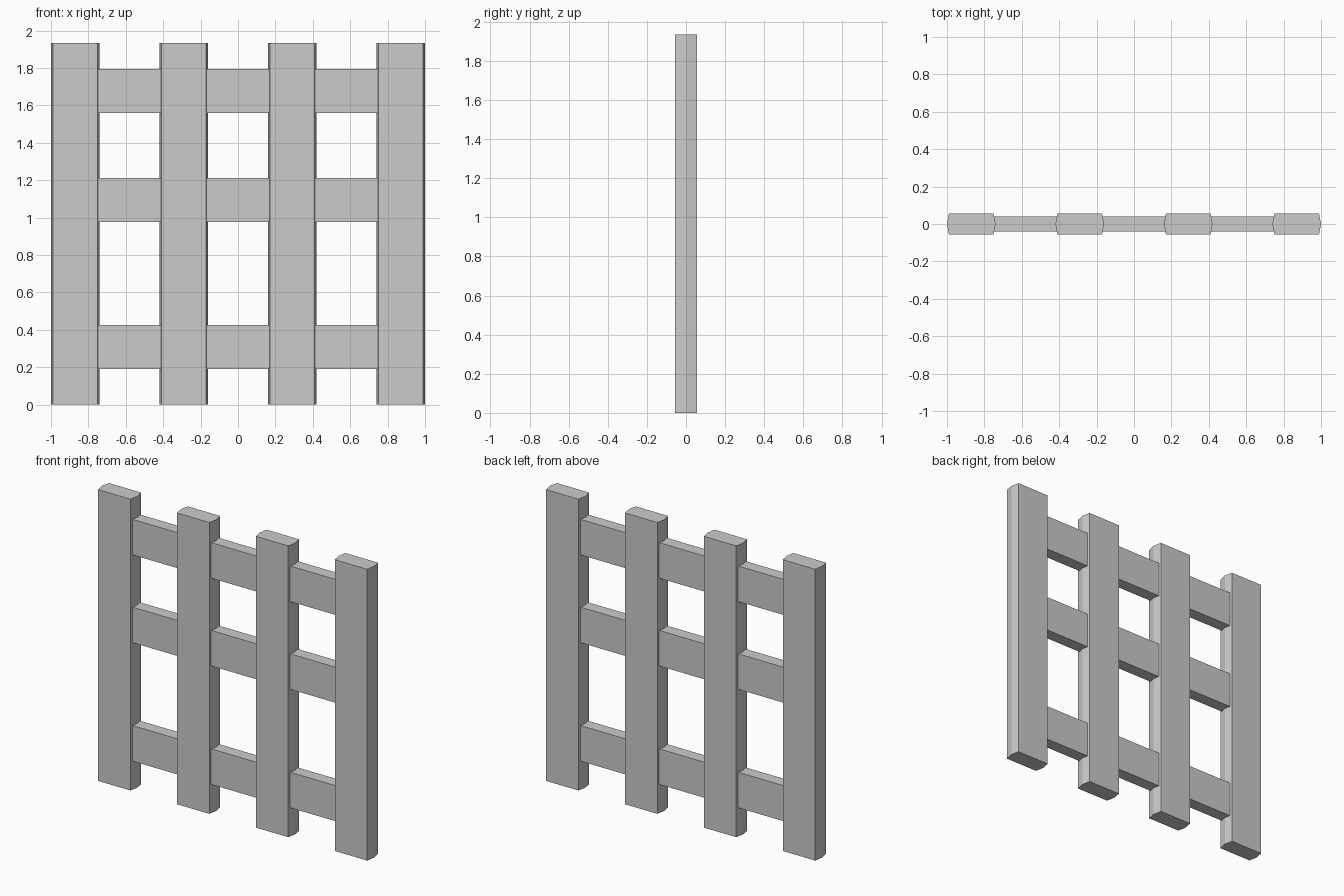
import bpy, bmesh

if "Cube" in bpy.data.objects:
    bpy.data.objects.remove(bpy.data.objects["Cube"])


def prism(name, outline, height, location):
    """Extrude an xy outline upwards into a closed, flat-faced solid."""
    bm = bmesh.new()
    base = bm.faces.new([bm.verts.new((x, y, 0)) for x, y in outline])
    top = bmesh.ops.extrude_face_region(bm, geom=[base])["geom"]
    verts = [v for v in top if isinstance(v, bmesh.types.BMVert)]
    bmesh.ops.translate(bm, verts=verts, vec=(0, 0, height))
    bmesh.ops.recalc_face_normals(bm, faces=bm.faces)
    mesh = bpy.data.meshes.new(name)
    bm.to_mesh(mesh)
    bm.free()
    obj = bpy.data.objects.new(name, mesh)
    obj.location = location
    bpy.context.collection.objects.link(obj)
    return obj


# Upright slats: six-sided section with pointed side edges
W, F, D = 0.13, 0.119, 0.057
slat = [(-W, 0), (-F, -D), (F, -D), (W, 0), (F, D), (-F, D)]
for i in range(4):
    prism(f"slat_{i + 1}", slat, 1.935, (-0.87 + 0.58 * i, 0, 0))

# Horizontal rails: thinner boards passing through the slats
L, T = 0.87, 0.041
rail = [(-L, -T), (L, -T), (L, T), (-L, T)]
for name, z in (("lower", 0.19), ("middle", 0.977), ("upper", 1.56)):
    prism(f"{name}_rail", rail, 0.236, (0, 0, z))
